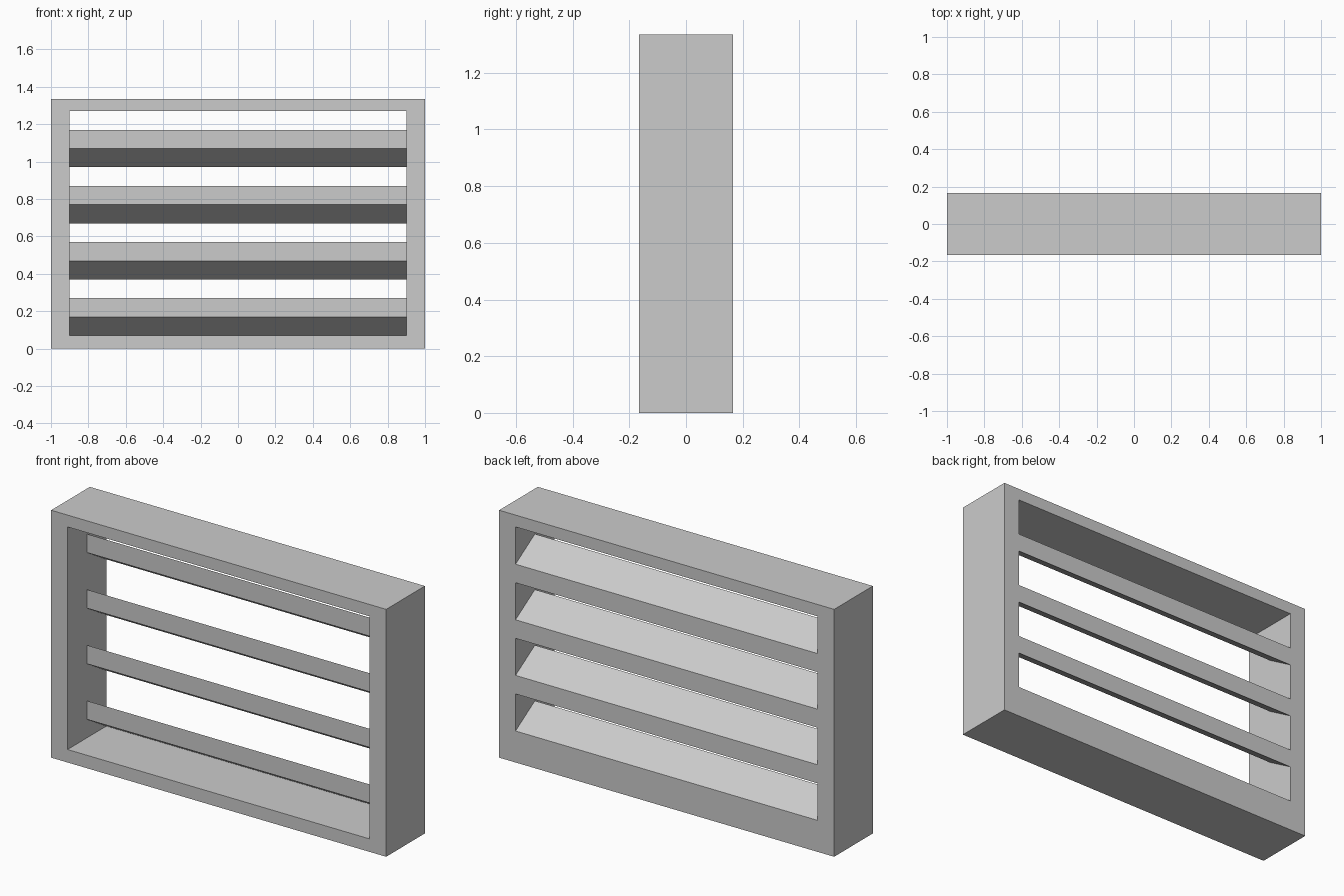
import bpy, bmesh

if "Cube" in bpy.data.objects:
    bpy.data.objects.remove(bpy.data.objects["Cube"])

HALF_W, HALF_D, HEIGHT = 1.0, 0.165, 1.335      # outer frame
IN_X, IN_Z0, IN_Z1 = 0.902, 0.07, 1.271         # opening
SLATS, PITCH, THICK, DROP = 4, 0.3, 0.1, 0.1


def finish(bm, name):
    bmesh.ops.recalc_face_normals(bm, faces=bm.faces)
    mesh = bpy.data.meshes.new(name)
    bm.to_mesh(mesh)
    bm.free()
    obj = bpy.data.objects.new(name, mesh)
    bpy.context.collection.objects.link(obj)
    return obj


def rect(bm, hx, z0, z1, y):
    return [bm.verts.new((x, y, z)) for x, z in
            ((-hx, z0), (hx, z0), (hx, z1), (-hx, z1))]


# Frame: four rectangular loops joined into a closed ring
bm = bmesh.new()
loops = [rect(bm, HALF_W, 0, HEIGHT, -HALF_D),
         rect(bm, HALF_W, 0, HEIGHT, HALF_D),
         rect(bm, IN_X, IN_Z0, IN_Z1, HALF_D),
         rect(bm, IN_X, IN_Z0, IN_Z1, -HALF_D)]
for k in range(4):
    a, b = loops[k], loops[(k + 1) % 4]
    for i in range(4):
        j = (i + 1) % 4
        bm.faces.new((a[i], a[j], b[j], b[i]))
finish(bm, "frame")

# Slats: sloped bars, high at mid depth and dropping to the flush back face
for n in range(SLATS):
    z = IN_Z0 + n * PITCH
    bm = bmesh.new()
    profile = ((0, z + DROP), (HALF_D, z), (HALF_D, z + THICK), (0, z + DROP + THICK))
    face = bm.faces.new([bm.verts.new((-IN_X, y, h)) for y, h in profile])
    ext = bmesh.ops.extrude_face_region(bm, geom=[face], use_keep_orig=True)
    moved = [v for v in ext["geom"] if isinstance(v, bmesh.types.BMVert)]
    bmesh.ops.translate(bm, verts=moved, vec=(2 * IN_X, 0, 0))
    finish(bm, f"slat_{n + 1}")
